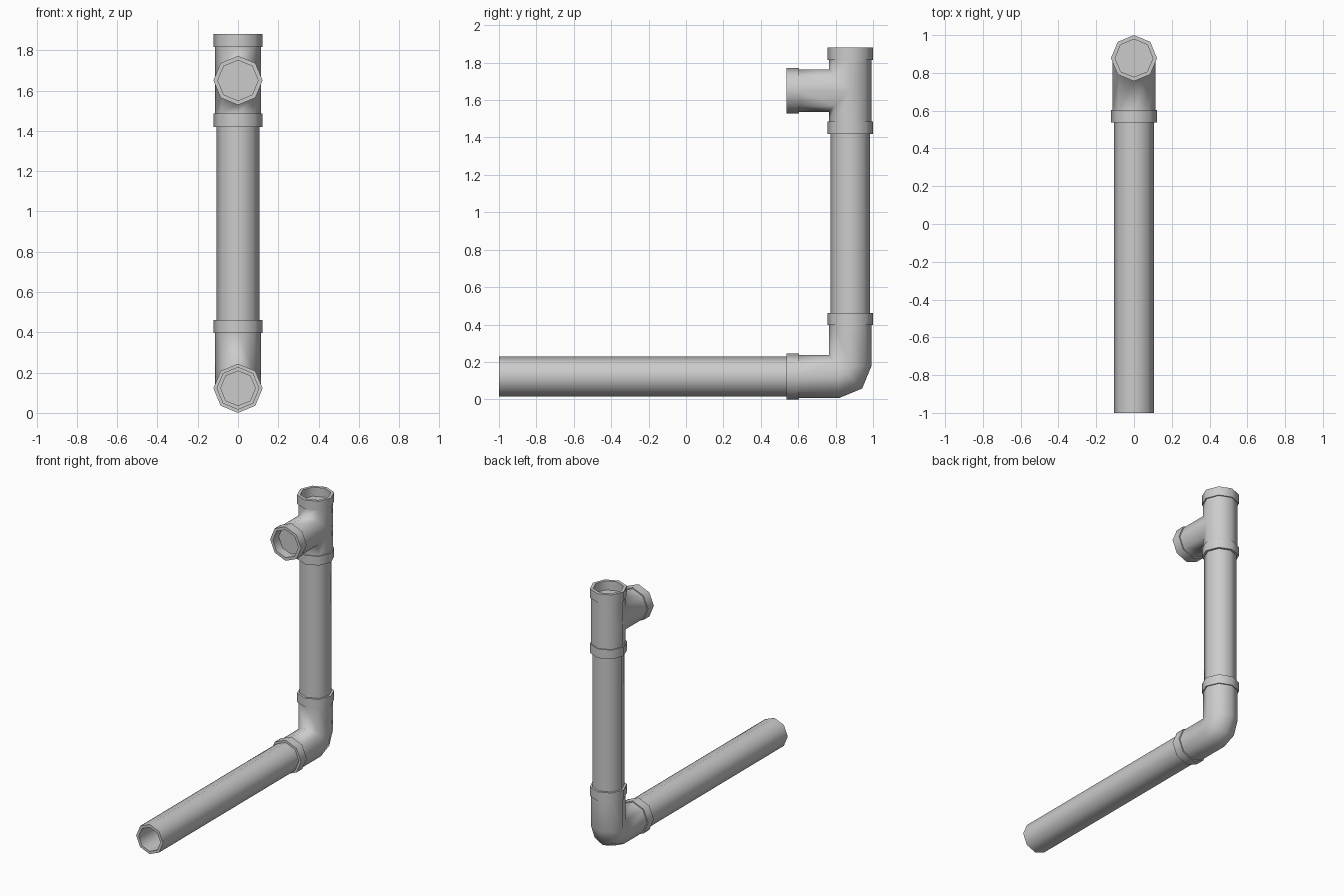
import bpy, bmesh, math
from mathutils import Vector

if "Cube" in bpy.data.objects:
    bpy.data.objects.remove(bpy.data.objects["Cube"])

YC, ZC, ZT = 0.878, 0.122, 1.65       # upright axis y, lower pipe axis z, tee branch axis z
R_PIPE, R_FIT, R_COLLAR, R_HOLE = 0.106, 0.114, 0.122, 0.1
REACH, LIP = 0.275, 0.065             # fitting arm length and collar length
N = 8
OCT = [(math.cos(k * math.tau / N), math.sin(k * math.tau / N)) for k in range(N)]


def finish(name, bm, angle):
    bmesh.ops.remove_doubles(bm, verts=bm.verts, dist=1e-4)
    bmesh.ops.recalc_face_normals(bm, faces=bm.faces)
    me = bpy.data.meshes.new(name)
    bm.to_mesh(me)
    bm.free()
    ob = bpy.data.objects.new(name, me)
    bpy.context.collection.objects.link(ob)
    bpy.ops.object.select_all(action='DESELECT')
    ob.select_set(True)
    bpy.context.view_layer.objects.active = ob
    bpy.ops.object.shade_smooth_by_angle(angle=math.radians(angle))
    return ob


def bridge(bm, a, b):
    """Join two rings of points with quads, dropping collapsed corners."""
    n = len(a)
    for k in range(n):
        pts = []
        for p in (a[k], a[(k + 1) % n], b[(k + 1) % n], b[k]):
            if all((p - q).length > 1e-4 for q in pts):
                pts.append(p)
        if len(pts) > 2:
            bm.faces.new([bm.verts.new(p) for p in pts])


def lathe(name, profile, origin, axis):
    """Eight-sided turning of (radius, distance) points along Y or Z."""
    bm = bmesh.new()
    o = Vector(origin)
    rings = []
    for r, t in profile:
        rings.append([o + (Vector((r * c, r * s, t)) if axis == 'Z' else Vector((r * c, t, r * s)))
                      for c, s in OCT])
    for a, b in zip(rings, rings[1:]):
        bridge(bm, a, b)
    return finish(name, bm, 50)


def collar(name, origin, axis):
    lathe(name, [(R_HOLE, 0), (R_COLLAR, 0), (R_COLLAR, LIP), (R_HOLE, LIP), (R_HOLE, 0)], origin, axis)


def fitting(name, bm):
    """Weld, close the arm ends with crisp floors, shade the body smooth."""
    bmesh.ops.remove_doubles(bm, verts=bm.verts, dist=1e-4)
    ends = [e for e in bm.edges if e.is_boundary]
    caps = bmesh.ops.holes_fill(bm, edges=ends, sides=0)['faces']
    ob = finish(name, bm, 85)
    return ob


# pipes: open front end on the lower one, closed ends hidden inside the collars
lathe("lower_pipe", [(0, 0.3), (0.086, 0.3), (0.086, 0), (R_PIPE, 0), (R_PIPE, 1.6), (0, 1.6)],
      (0, -1, ZC), 'Y')
lathe("upright_pipe", [(0, 0), (R_PIPE, 0), (R_PIPE, 1.08), (0, 1.08)], (0, YC, 0.4), 'Z')

# elbow: mitred on the inside, two-segment bend on the outside
bm = bmesh.new()
rings = [[Vector((R_FIT * c, YC - REACH, ZC + R_FIT * s)) for c, s in OCT]]
for a in (0, math.pi / 4, math.pi / 2):
    ring = []
    for c, s in OCT:
        d = -R_FIT * s
        r = max(0, d + 0.057)
        ring.append(Vector((R_FIT * c, YC + d - r + r * math.sin(a), ZC - d + r - r * math.cos(a))))
    rings.append(ring)
rings.append([Vector((R_FIT * c, YC - R_FIT * s, ZC + REACH)) for c, s in OCT])
for a, b in zip(rings, rings[1:]):
    bridge(bm, a, b)
fitting("elbow", bm)

# tee: upright body welded to a front branch along a saddle
bm = bmesh.new()


def body_ring(z, side=0):
    return [Vector((R_FIT * c, YC + R_FIT * s, z + side * R_FIT * max(0, -s))) for c, s in OCT]


bridge(bm, body_ring(ZT - 0.165), body_ring(ZT, -1))
bridge(bm, body_ring(ZT, 1), body_ring(ZT + 0.165))
bridge(bm, [Vector((R_FIT * c, YC - R_FIT * abs(s), ZT + R_FIT * s)) for c, s in OCT],
       [Vector((R_FIT * c, YC - REACH, ZT + R_FIT * s)) for c, s in OCT])
fitting("tee", bm)

# collars
collar("elbow_front_collar", (0, YC - REACH - LIP, ZC), 'Y')
collar("elbow_top_collar", (0, YC, ZC + REACH), 'Z')
collar("tee_bottom_collar", (0, YC, ZT - 0.165 - LIP), 'Z')
collar("tee_top_collar", (0, YC, ZT + 0.165), 'Z')
collar("tee_branch_collar", (0, YC - REACH - LIP, ZT), 'Y')
